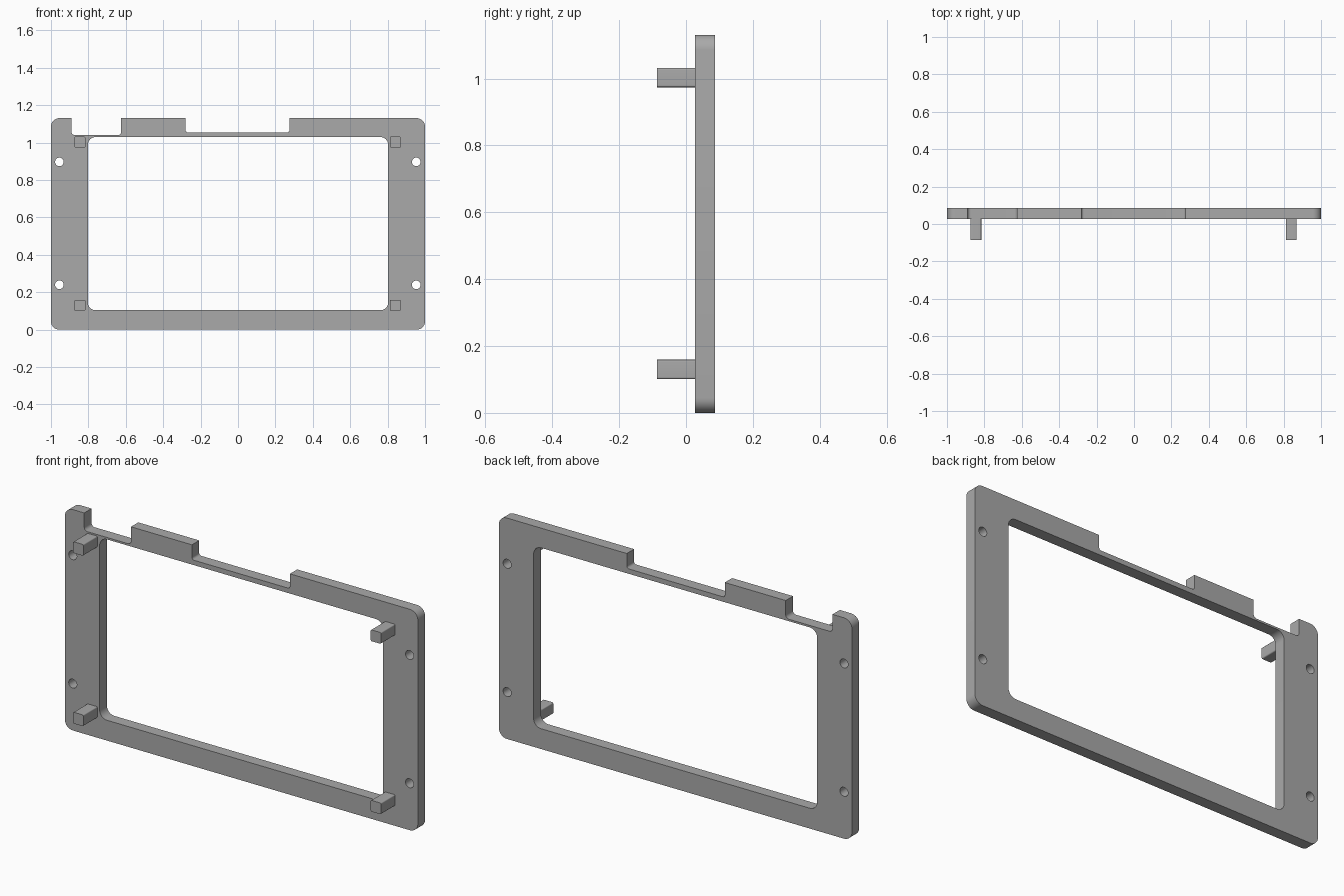
import bpy, bmesh
from math import sin, cos, pi
from mathutils import Vector

if "Cube" in bpy.data.objects:
    bpy.data.objects.remove(bpy.data.objects["Cube"])

# Plain grey plastic
grey = bpy.data.materials.new("grey_plastic")
grey.use_nodes = True
GREY = (0.4, 0.4, 0.4, 1)
grey.diffuse_color = GREY
grey.node_tree.nodes["Principled BSDF"].inputs["Base Color"].default_value = GREY


def fillet(corners, steps=8):
    """Round each (x, z, radius) right-angled corner of a closed outline."""
    pts = []
    for i, (x, z, r) in enumerate(corners):
        p = Vector((x, z))
        if r == 0:
            pts.append(p)
            continue
        before = (Vector(corners[i - 1][:2]) - p).normalized()
        after = (Vector(corners[(i + 1) % len(corners)][:2]) - p).normalized()
        centre = p + r * (before + after)
        for s in range(steps + 1):
            t = s / steps * pi / 2
            pts.append(centre - r * (after * cos(t) + before * sin(t)))
    return pts


def rect(x0, x1, z0, z1, r):
    return fillet([(x0, z0, r), (x1, z0, r), (x1, z1, r), (x0, z1, r)])


def circle(x, z, r, n=32):
    return [Vector((x + r * cos(2 * pi * i / n), z + r * sin(2 * pi * i / n))) for i in range(n)]


def extrude_profile(name, outlines, y0, y1):
    """Fill the outlines (inner ones become holes) and extrude from y0 to y1."""
    curve = bpy.data.curves.new(name, "CURVE")
    curve.dimensions = "2D"
    curve.fill_mode = "BOTH"
    curve.extrude = (y1 - y0) / 2
    for pts in outlines:
        spline = curve.splines.new("POLY")
        spline.points.add(len(pts) - 1)
        for sp, p in zip(spline.points, pts):
            sp.co = (p.x, p.y, 0, 1)
        spline.use_cyclic_u = True
    obj = bpy.data.objects.new(name, curve)
    bpy.context.collection.objects.link(obj)
    obj.location.y = (y0 + y1) / 2
    obj.rotation_euler.x = pi / 2
    bpy.ops.object.select_all(action="DESELECT")
    obj.select_set(True)
    bpy.context.view_layer.objects.active = obj
    bpy.ops.object.convert(target="MESH")
    obj = bpy.context.object
    bm = bmesh.new()
    bm.from_mesh(obj.data)
    bmesh.ops.remove_doubles(bm, verts=bm.verts, dist=0.0001)
    bmesh.ops.recalc_face_normals(bm, faces=bm.faces)
    bm.to_mesh(obj.data)
    bm.free()
    obj.data.materials.clear()
    obj.data.materials.append(grey)
    bpy.ops.object.shade_smooth_by_angle(angle=pi / 6)
    return obj


# Frame plate: notched outline, window opening and four screw holes
TOP, CORNER = 1.131, 0.045
outline = fillet([
    (-1, 0, CORNER), (1, 0, CORNER), (1, TOP, CORNER),
    (0.275, TOP, 0), (0.275, 1.055, 0.012), (-0.28, 1.055, 0.012), (-0.28, TOP, 0),
    (-0.625, TOP, 0), (-0.625, 1.04, 0.018), (-0.89, 1.04, 0.018), (-0.89, TOP, 0),
    (-1, TOP, CORNER),
])
window = rect(-0.803, 0.803, 0.104, 1.03, 0.042)
holes = [circle(x, z, 0.023) for x in (-0.955, 0.953) for z in (0.24, 0.897)]
extrude_profile("frame_plate", [outline, window] + holes, 0.027, 0.086)

# Square locating pegs on the front
HALF = 0.029
for side, x in (("right", -0.845), ("left", 0.841)):
    for level, z in (("lower", 0.13), ("upper", 1.003)):
        profile = rect(x - HALF, x + HALF, z - HALF, z + HALF, 0.006)
        extrude_profile(f"{level}_{side}_peg", [profile], -0.086, 0.03)
